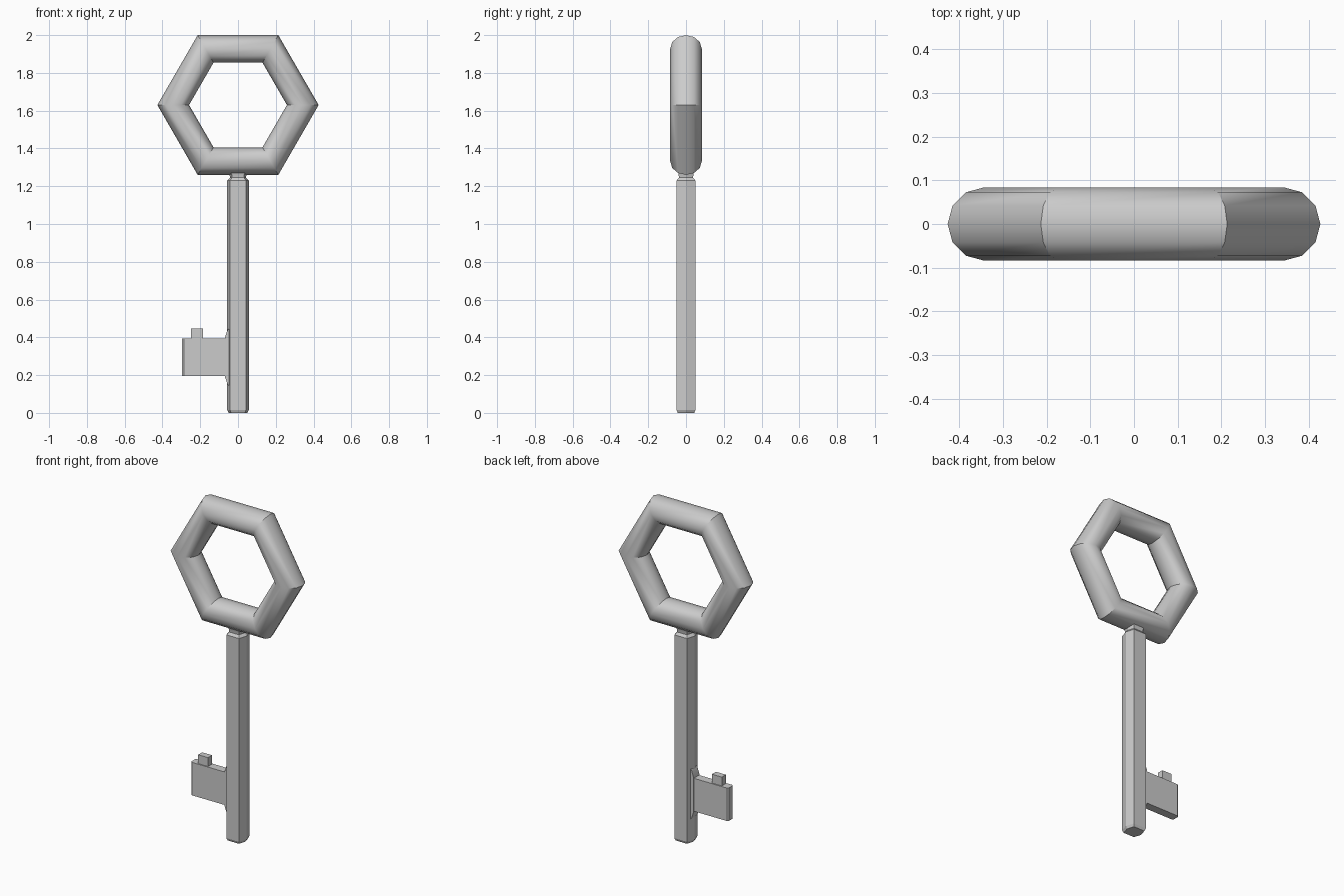
import bpy, bmesh, math

if "Cube" in bpy.data.objects:
    bpy.data.objects.remove(bpy.data.objects["Cube"])


def make(name, loops, angle=35):
    """Skin a list of equal-length vertex loops and cap both ends."""
    bm = bmesh.new()
    rings = [[bm.verts.new(p) for p in loop] for loop in loops]
    n = len(rings[0])
    for a, b in zip(rings, rings[1:]):
        for i in range(n):
            j = (i + 1) % n
            bm.faces.new((a[i], a[j], b[j], b[i]))
    bm.faces.new(rings[0][::-1])
    bm.faces.new(rings[-1])
    bmesh.ops.recalc_face_normals(bm, faces=bm.faces)
    me = bpy.data.meshes.new(name)
    bm.to_mesh(me)
    bm.free()
    ob = bpy.data.objects.new(name, me)
    bpy.context.collection.objects.link(ob)
    smooth(ob, angle)
    return ob


def smooth(ob, angle):
    bpy.ops.object.select_all(action='DESELECT')
    ob.select_set(True)
    bpy.context.view_layer.objects.active = ob
    bpy.ops.object.shade_smooth_by_angle(angle=math.radians(angle))


def plate(name, outline, t, inset=0.0):
    """Extrude an x-z outline through y."""
    return make(name, [[(x, y, z) for x, z in outline] for y in (-t / 2, t / 2)], 20)


# Hexagonal bow with a round section
bpy.ops.mesh.primitive_torus_add(major_segments=6, minor_segments=12,
                                 major_radius=0.343, minor_radius=0.084,
                                 location=(0, 0, 1.63),
                                 rotation=(math.pi / 2, 0, 0))
bow = bpy.context.object
bow.name = "bow"
smooth(bow, 35)

# Six-sided shank with chamfered foot and pinched neck
section = [(0.057, 0), (0.042, 0.05), (-0.042, 0.05),
           (-0.057, 0), (-0.042, -0.05), (0.042, -0.05)]
levels = [(0, 0.87), (0.015, 1), (1.23, 1), (1.245, 0.75), (1.262, 0.78), (1.29, 0.95)]
make("shank", [[(x * s, y * s, z) for x, y in section] for z, s in levels], 20)

# Flared root where the bit joins the shank
plate("bit_root", [(-0.03, 0.13), (-0.055, 0.15), (-0.069, 0.19),
                   (-0.069, 0.40), (-0.055, 0.44), (-0.03, 0.46)], 0.055)

# Bit plate with chamfered outer edge
bit = [(-0.04, -0.025), (-0.04, 0.025), (-0.287, 0.025),
       (-0.296, 0.017), (-0.296, -0.017), (-0.287, -0.025)]
make("bit", [[(x, y, z) for x, y in bit] for z in (0.196, 0.393)], 20)

# Tooth on top of the bit
plate("tooth", [(-0.25, 0.38), (-0.185, 0.38), (-0.185, 0.446), (-0.25, 0.446)], 0.038)
